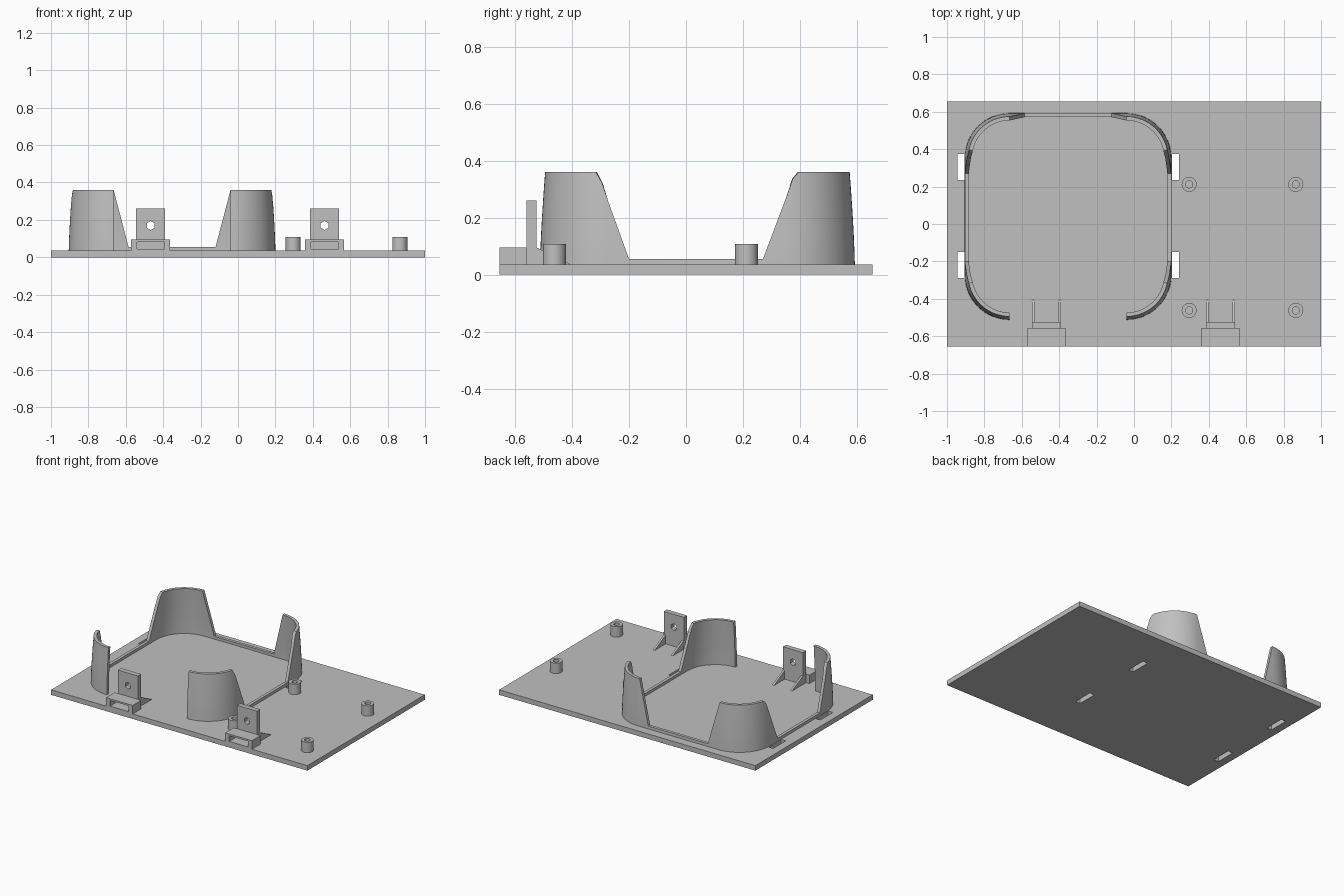
import bpy, bmesh, math
from mathutils import Vector

cube = bpy.data.objects.get("Cube")
if cube:
    bpy.data.objects.remove(cube, do_unlink=True)

grey = bpy.data.materials.new("light_grey")
grey.use_nodes = True
grey.diffuse_color = (0.53, 0.53, 0.53, 1)
grey.node_tree.nodes["Principled BSDF"].inputs["Base Color"].default_value = (0.53, 0.53, 0.53, 1)

BASE = 0.035      # top of the plate
SINK = 0.005      # overlap of parts into the plate


def finish(name, bm, smooth=False):
    bmesh.ops.recalc_face_normals(bm, faces=bm.faces)
    mesh = bpy.data.meshes.new(name)
    bm.to_mesh(mesh)
    bm.free()
    mesh.materials.append(grey)
    obj = bpy.data.objects.new(name, mesh)
    bpy.context.collection.objects.link(obj)
    if smooth:
        bpy.ops.object.select_all(action='DESELECT')
        obj.select_set(True)
        bpy.context.view_layer.objects.active = obj
        bpy.ops.object.shade_smooth_by_angle(angle=math.radians(30))
    return obj


def prism(name, profile, direction, smooth=False):
    """Extrude a closed outline along a direction."""
    bm = bmesh.new()
    face = bm.faces.new([bm.verts.new(p) for p in profile])
    new = bmesh.ops.extrude_face_region(bm, geom=[face])["geom"]
    verts = [g for g in new if isinstance(g, bmesh.types.BMVert)]
    bmesh.ops.translate(bm, verts=verts, vec=direction)
    return finish(name, bm, smooth)


def box(name, x0, x1, y0, y1, z0, z1):
    return prism(name, [(x0, y0, z0), (x1, y0, z0), (x1, y1, z0), (x0, y1, z0)], (0, 0, z1 - z0))


def cut(obj, cutter):
    cutter.hide_render = True
    mod = obj.modifiers.new("cut", 'BOOLEAN')
    mod.operation = 'DIFFERENCE'
    mod.solver = 'EXACT'
    mod.object = cutter
    bpy.context.view_layer.objects.active = obj
    bpy.ops.object.modifier_apply(modifier=mod.name)
    bpy.data.objects.remove(cutter, do_unlink=True)


# Base plate with four strap slots
plate = box("base_plate", -1, 1, -0.655, 0.655, 0, BASE)
for x in (-0.925, 0.222):
    for y in (-0.22, 0.305):
        cut(plate, box("slot_cutter", x - 0.018, x + 0.018, y - 0.07, y + 0.07, -0.1, 0.1))

# Cradle wall: rounded square, open at the front, tall at the corners
CX, CY, HALF, RADIUS = -0.3525, 0.04, 0.5525, 0.24
LOW, TALL = 0.055, 0.36
STEPS, LEVELS = 16, 6


def ramp(v, v0, v1):
    t = min(max((v - v0) / (v1 - v0), 0), 1)
    return LOW + (TALL - LOW) * t


def wall_height(x, y):
    side = ramp(y, -0.2, -0.31) if y < CY else ramp(y, 0.27, 0.385)
    return min(side, ramp(abs(x - CX), 0.2325, 0.3125))


def arc(cy, a0, a1):
    """Left-hand corner: base point and outward normal."""
    out = []
    for i in range(STEPS + 1):
        a = math.radians(a0 + (a1 - a0) * i / STEPS)
        n = Vector((math.cos(a), math.sin(a)))
        out.append((Vector((CX - HALF + RADIUS, cy)) + n * RADIUS, n))
    return out


west, north = Vector((-1, 0)), Vector((0, 1))
path = arc(CY - HALF + RADIUS, 270, 180)
path += [(Vector((CX - HALF, y)), west) for y in (-0.2, 0.27)]
path += arc(CY + HALF - RADIUS, 180, 90)
path += [(Vector((CX - 0.2325, CY + HALF)), north)]
path += [(Vector((2 * CX - p.x, p.y)), Vector((-n.x, n.y))) for p, n in reversed(path)]

bm = bmesh.new()
columns = []
for p, n in path:
    h = wall_height(p.x, p.y)
    outer, inner = [], []
    for k in range(LEVELS + 1):
        z = BASE - SINK + (h - BASE + SINK) * k / LEVELS
        lean = 0.018 * max((z - BASE) / (TALL - BASE), 0) ** 1.4
        for row, offset in ((outer, lean), (inner, lean + 0.021)):
            q = p - n * offset
            row.append(bm.verts.new((q.x, q.y, z)))
    columns.append(outer + inner[::-1])
for a, b in zip(columns, columns[1:]):
    for k in range(len(a)):
        j = (k + 1) % len(a)
        bm.faces.new((a[k], b[k], b[j], a[j]))
for end in (columns[0], columns[-1]):
    for k in range(LEVELS):
        bm.faces.new((end[k], end[k + 1], end[-k - 2], end[-k - 1]))
finish("cradle_wall", bm, True)

# Hollow mounting posts
for x in (0.295, 0.865):
    for y in (-0.462, 0.212):
        bm = bmesh.new()
        rings = []
        for r, z in ((0.04, BASE - SINK), (0.04, 0.108), (0.019, 0.108), (0.019, BASE - SINK)):
            rings.append([bm.verts.new((x + r * math.cos(a), y + r * math.sin(a), z))
                          for a in (math.tau * i / 32 for i in range(32))])
        for a, b in zip(rings, rings[1:] + rings[:1]):
            for i in range(32):
                j = (i + 1) % 32
                bm.faces.new((a[i], a[j], b[j], b[i]))
        finish("mounting_post", bm, True)

# Front brackets: slotted block, upright tab with a hole, two gussets
for cx in (-0.467, 0.463):
    block = box("bracket_block", cx - 0.104, cx + 0.104, -0.655, -0.56, BASE - SINK, 0.095)
    cut(block, box("block_cutter", cx - 0.073, cx + 0.073, -0.7, -0.5, 0.043, 0.083))
    tab = box("bracket_tab", cx - 0.078, cx + 0.078, -0.56, -0.525, BASE - SINK, 0.26)
    hexagon = [(cx + 0.024 * math.sin(a), -0.7, 0.17 + 0.024 * math.cos(a))
               for a in (math.tau * i / 6 for i in range(6))]
    cut(tab, prism("hole_cutter", hexagon, (0, 0.3, 0)))
    for x in (cx - 0.078, cx + 0.064):
        prism("bracket_gusset", [(x, -0.527, BASE - SINK), (x, -0.4, BASE - SINK),
                                 (x, -0.41, BASE + 0.004), (x, -0.527, 0.097)], (0.014, 0, 0))
